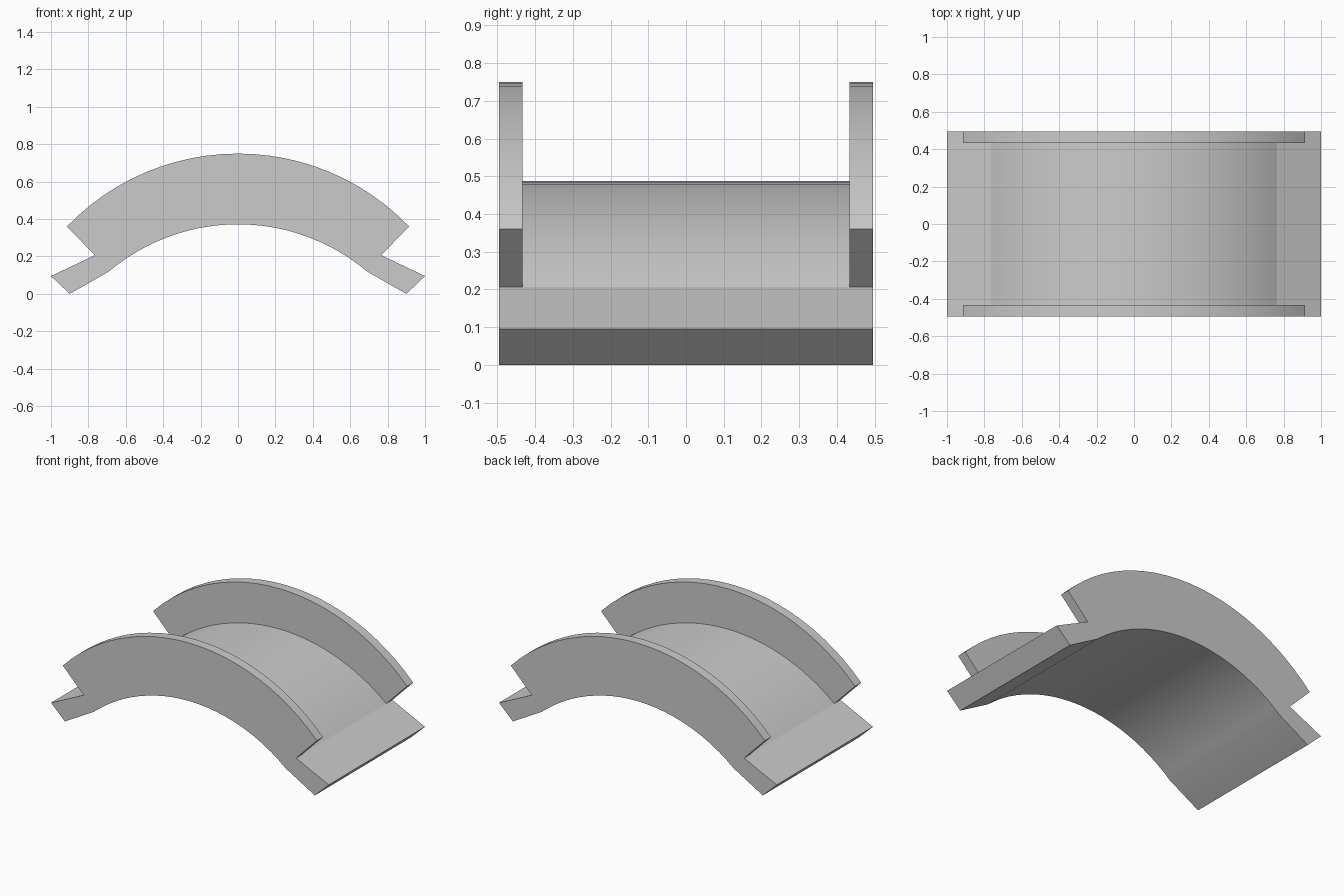
import bpy, bmesh, math

if "Cube" in bpy.data.objects:
    bpy.data.objects.remove(bpy.data.objects["Cube"])

SEG = 24                      # segments along the arch
HALF, INNER = 0.495, 0.4325   # half depth, inner face of the rims

# radius, centre height and half angle of each arc
ARCS = {
    "low": (1.07, -0.698, math.asin(0.69 / 1.07)),
    "mid": (1.185, -0.698, math.asin(0.765 / 1.185)),
    "top": (1.268, -0.518, math.asin(0.915 / 1.268)),
}
# U-shaped cross-section: arc name and y position, walked around the section
SECTION = [("low", -HALF), ("mid", -HALF), ("top", -HALF), ("top", -INNER),
           ("mid", -INNER), ("mid", INNER), ("top", INNER), ("top", HALF),
           ("mid", HALF), ("low", HALF)]


def arc_point(name, y, t):
    r, c, a = ARCS[name]
    return (r * math.sin(a * t), y, c + r * math.cos(a * t))


bm = bmesh.new()

# curved channel with a raised rim on each side
rings = [[bm.verts.new(arc_point(n, y, -1 + 2 * i / SEG)) for n, y in SECTION]
         for i in range(SEG + 1)]
for a, b in zip(rings, rings[1:]):
    for k in range(len(SECTION)):
        j = (k + 1) % len(SECTION)
        bm.faces.new((a[k], a[j], b[j], b[k]))

# rim ends and straight flat tab at each end
for ring, s in ((rings[0], -1), (rings[-1], 1)):
    bm.faces.new(ring[1:5])
    bm.faces.new(ring[5:9])
    up = [bm.verts.new((s * 1.0, y, 0.095)) for y in (-HALF, HALF)]
    dn = [bm.verts.new((s * 0.90, y, 0.0)) for y in (-HALF, HALF)]
    bm.faces.new((ring[1], ring[4], ring[5], ring[8], up[1], up[0]))
    bm.faces.new((ring[0], ring[9], dn[1], dn[0]))
    bm.faces.new((ring[0], ring[1], up[0], dn[0]))
    bm.faces.new((ring[9], ring[8], up[1], dn[1]))
    bm.faces.new((up[0], up[1], dn[1], dn[0]))

bmesh.ops.recalc_face_normals(bm, faces=bm.faces)
mesh = bpy.data.meshes.new("arched_channel")
bm.to_mesh(mesh)
bm.free()
obj = bpy.data.objects.new("arched_channel", mesh)
bpy.context.collection.objects.link(obj)
bpy.context.view_layer.objects.active = obj
obj.select_set(True)
bpy.ops.object.shade_smooth_by_angle(angle=math.radians(10))
